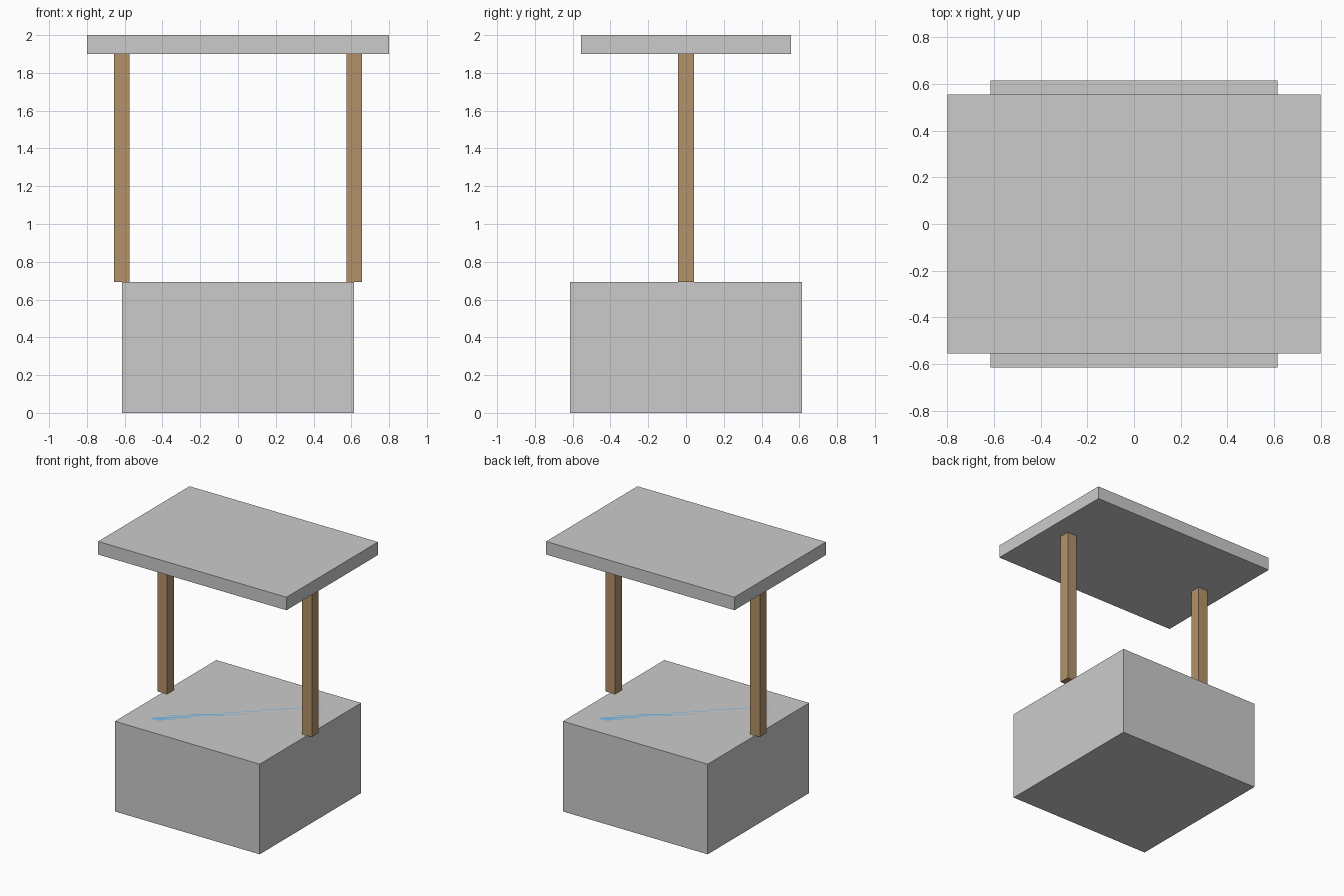
import bpy

if "Cube" in bpy.data.objects:
    bpy.data.objects.remove(bpy.data.objects["Cube"])


def material(name, color):
    mat = bpy.data.materials.new(name)
    mat.diffuse_color = color
    mat.use_nodes = True
    mat.node_tree.nodes["Principled BSDF"].inputs["Base Color"].default_value = mat.diffuse_color
    return mat


def box(name, center, size, mat=None):
    bpy.ops.mesh.primitive_cube_add(size=1, location=center)
    ob = bpy.context.object
    ob.name = name
    ob.scale = size
    bpy.ops.object.transform_apply(location=False, rotation=False, scale=True)
    if mat:
        ob.data.materials.append(mat)
    return ob


wood = material("wood", (0.45, 0.29, 0.14, 1))
blue = material("water", (0.2, 0.5, 0.8, 1))

BASE_TOP, ROOF_BOTTOM, TOP = 0.692, 1.9, 2.0

# Stone base
box("well_base", (0, 0, BASE_TOP / 2), (1.23, 1.23, BASE_TOP))

# Square water surface flush with the base top
bpy.ops.mesh.primitive_plane_add(size=0.87, location=(0, 0, BASE_TOP))
water = bpy.context.object
water.name = "water_surface"
water.data.materials.append(blue)

# Two posts centred over the side edges of the base
for side, x in (("left", -0.615), ("right", 0.615)):
    box(side + "_post", (x, 0, (BASE_TOP + ROOF_BOTTOM) / 2),
        (0.083, 0.083, ROOF_BOTTOM - BASE_TOP), wood)

# Flat roof slab
box("roof", (0, 0, (ROOF_BOTTOM + TOP) / 2), (1.6, 1.11, TOP - ROOF_BOTTOM))
